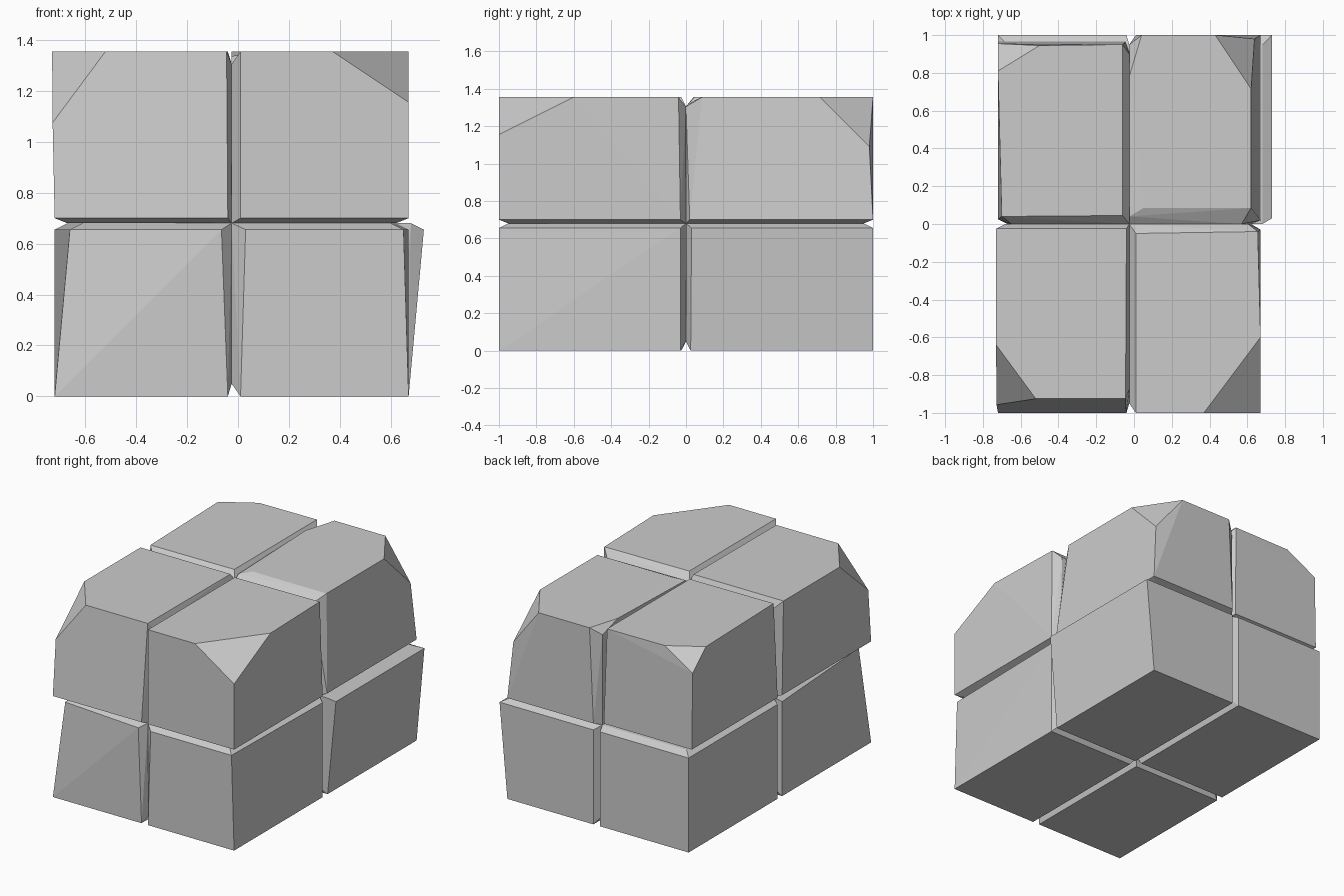
import bpy, bmesh, math
from itertools import product

if "Cube" in bpy.data.objects:
    bpy.data.objects.remove(bpy.data.objects["Cube"])

SEAM = (-0.025, 0.0, 0.68)   # planes where the blocks meet
DEPTH = 0.05                 # depth of the V grooves


def block(name, x, y, z, moved={}, extra=()):
    """Stone block: x, y, z = (groove edge, outer side). 'moved' shifts corners
    keyed by bits (1 = outer side per axis); the None corner is chipped away."""
    pts = list(extra)
    for bits in product((0, 1), repeat=3):
        p = moved.get(bits, tuple(a[b] for a, b in zip((x, y, z), bits)))
        if p is None:
            continue
        pts.append(p)
        if bits != (1, 1, 1):
            # groove bottom: outer axes step inward, inner axes reach the seam
            core = []
            for i, b in enumerate(bits):
                a = (x, y, z)[i]
                inward = math.copysign(DEPTH, a[0] - a[1])
                core.append(p[i] + inward if b else SEAM[i])
            pts.append(tuple(core))
    bm = bmesh.new()
    for p in pts:
        bm.verts.new(p)
    res = bmesh.ops.convex_hull(bm, input=bm.verts)
    loose = {v for v in bm.verts if not v.link_faces}
    bmesh.ops.delete(bm, geom=list(loose), context='VERTS')
    bmesh.ops.dissolve_limit(bm, angle_limit=math.radians(1.0),
                             verts=bm.verts, edges=bm.edges)
    bmesh.ops.recalc_face_normals(bm, faces=bm.faces)
    me = bpy.data.meshes.new(name)
    bm.to_mesh(me)
    bm.free()
    ob = bpy.data.objects.new(name, me)
    bpy.context.collection.objects.link(ob)


T = 1.355
CHIP = (1, 1, 1)
UP, LOW = (0.70, T), (0.655, 0.0)

# Lower course
block("lower_front_left", (-0.04, -0.72), (-0.025, -1), LOW,
      {(1, 1, 0): (-0.66, -0.95, 0.655), (0, 1, 0): (-0.065, -1, 0.655)})
block("lower_front_right", (0.01, 0.67), (-0.03, -1), LOW,
      {(1, 1, 0): (0.65, -1, 0.655), (0, 1, 0): (0.03, -1, 0.655)})
block("lower_back_left", (-0.04, -0.72), (0.025, 1), LOW)
block("lower_back_right", (0.01, 0.67), (0.025, 1), LOW,
      {(1, 0, 0): (0.73, 0.03, 0.655), (1, 1, 0): (0.73, 1, 0.655)})

# Upper course, each with one chipped outer corner
block("upper_front_left", (-0.04, -0.72), (-0.025, -1), UP,
      {CHIP: None, (0, 1, 1): (-0.045, -0.925, T), (1, 0, 1): (-0.73, -0.025, T)},
      [(-0.52, -0.925, T), (-0.73, -0.64, T), (-0.728, -0.957, 1.075)])
block("upper_front_right", (0.01, 0.67), (-0.03, -1), UP,
      {CHIP: None, (1, 0, 1): (0.655, -0.04, T), (0, 0, 1): (0.01, -0.05, T)},
      [(0.37, -1, T), (0.67, -0.60, T), (0.67, -1, 1.155)])
block("upper_back_left", (-0.045, -0.72), (0.025, 0.965), UP,
      {CHIP: None, (0, 0, 1): (-0.06, 0.045, T), (1, 0, 1): (-0.70, 0.04, T),
       (0, 1, 1): (-0.06, 0.95, T)},
      [(-0.50, 0.945, T), (-0.72, 0.81, T), (-0.72, 0.955, 1.225)])
block("upper_back_right", (0.01, 0.67), (0.02, 1), UP,
      {CHIP: None, (0, 0, 1): (0.05, 0.085, T), (1, 0, 1): (0.62, 0.085, T),
       (0, 1, 1): (0.04, 1, T)},
      [(-0.025, 0.04, T - 0.02), (-0.025, 0.78, T),
       (0.43, 1, T), (0.62, 0.715, T), (0.638, 0.98, 1.09)])
